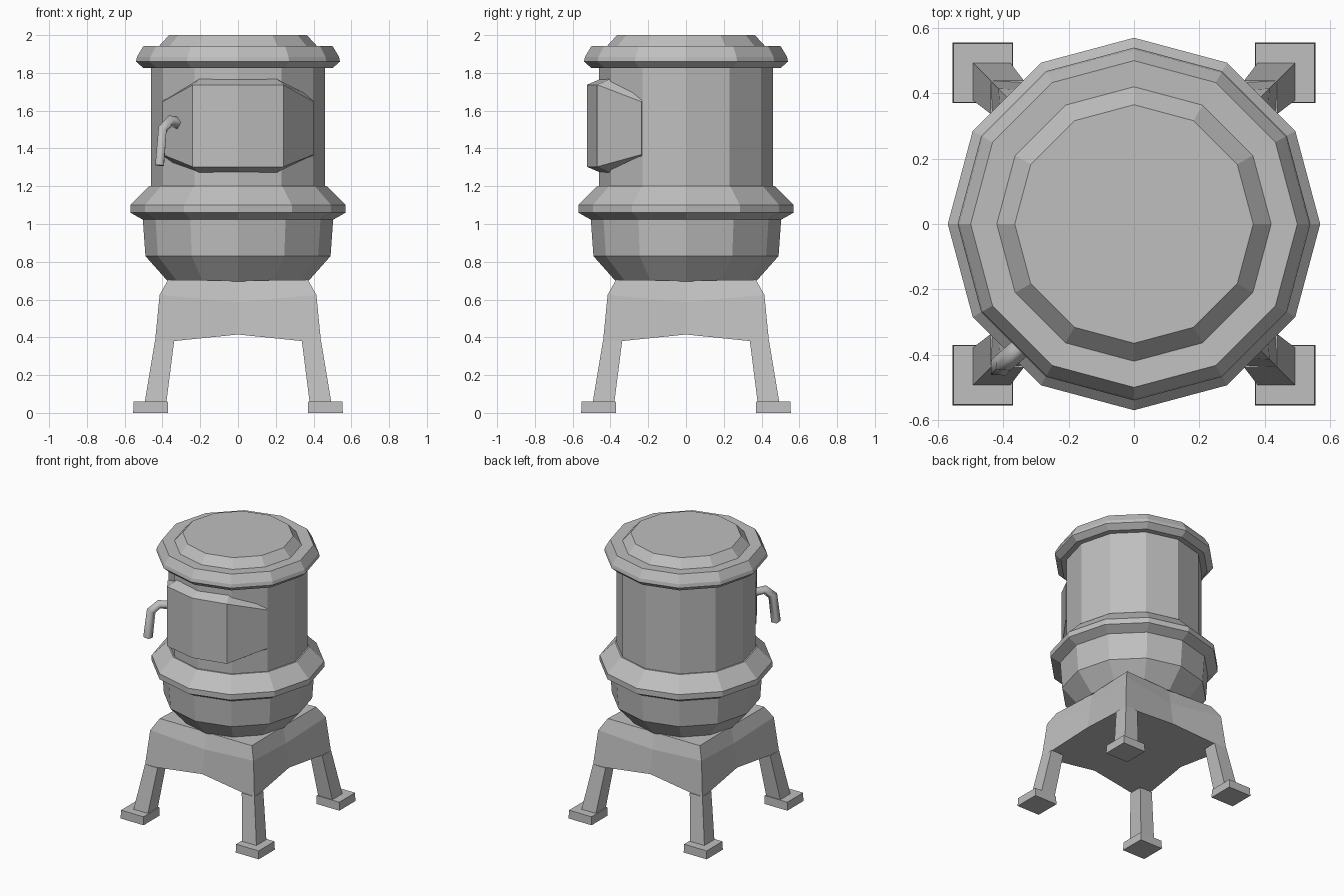
import bpy, bmesh, math
from mathutils import Vector

if "Cube" in bpy.data.objects:
    bpy.data.objects.remove(bpy.data.objects["Cube"], do_unlink=True)

GREY = (0.52, 0.52, 0.52, 1)
iron = bpy.data.materials.new("cast iron grey")
iron.use_nodes = True
iron.diffuse_color = GREY
iron.node_tree.nodes["Principled BSDF"].inputs["Base Color"].default_value = GREY


def finish(name, bm):
    bmesh.ops.recalc_face_normals(bm, faces=bm.faces)
    mesh = bpy.data.meshes.new(name)
    bm.to_mesh(mesh)
    bm.free()
    mesh.materials.append(iron)
    obj = bpy.data.objects.new(name, mesh)
    bpy.context.collection.objects.link(obj)
    return obj


def loft(bm, rings):
    """Skin equal-length closed rings and cap both ends."""
    loops = [[bm.verts.new(p) for p in ring] for ring in rings]
    n = len(loops[0])
    for a, b in zip(loops, loops[1:]):
        for i in range(n):
            j = (i + 1) % n
            bm.faces.new((a[i], a[j], b[j], b[i]))
    bm.faces.new(loops[0])
    bm.faces.new(loops[-1])


def lathe(name, profile, sides=12):
    bm = bmesh.new()
    angles = [math.tau * i / sides for i in range(sides)]
    loft(bm, [[(r * math.cos(a), r * math.sin(a), z) for a in angles] for r, z in profile])
    return finish(name, bm)


# Turned stove parts
lathe("belly", [(0.37, 0.695), (0.49, 0.83), (0.505, 1.04)])
lathe("belly_ring", [(0.49, 1.015), (0.57, 1.06), (0.57, 1.1), (0.47, 1.2)])
lathe("barrel", [(0.46, 1.1), (0.46, 1.87)])
lathe("lid", [(0.5, 1.825), (0.54, 1.86), (0.535, 1.885), (0.5, 1.943),
              (0.42, 1.94), (0.365, 2.0)])

# Wrap-around door with bevelled top and bottom edges
door = bmesh.new()
stations = [(-0.4, -0.235, 1.35, 1.665), (-0.24, -0.47, 1.285, 1.755), (0, -0.525, 1.285, 1.755),
            (0.24, -0.47, 1.285, 1.755), (0.4, -0.235, 1.35, 1.665)]
slices = []
for x, y, low, high in stations:
    back = Vector((x, y, 0)).normalized() * 0.44
    bevel = 0.018
    slices.append([(back.x, back.y, low - bevel), (x, y, low + bevel),
                   (x, y, high - bevel), (back.x, back.y, high + bevel)])
loft(door, slices)
finish("door", door)

# Bent door handle
curve = bpy.data.curves.new("handle", "CURVE")
curve.dimensions = "3D"
curve.bevel_depth = 0.032
curve.bevel_resolution = 0
curve.use_fill_caps = True
path = [(-0.3, -0.33, 1.53), (-0.36, -0.39, 1.545), (-0.4, -0.425, 1.5), (-0.415, -0.44, 1.31)]
spline = curve.splines.new("POLY")
spline.points.add(len(path) - 1)
for point, co in zip(spline.points, path):
    point.co = (*co, 1)
curve.materials.append(iron)
handle = bpy.data.objects.new("handle", curve)
bpy.context.collection.objects.link(handle)


# Stand apron, with each side bowed inwards at its middle
def bowed_square(corner, corner_z, middle, middle_z):
    ring = []
    for k in range(4):
        a = math.pi / 2 * k
        c, s = math.cos(a), math.sin(a)
        ring.append((middle * c, middle * s, middle_z))
        ring.append((corner * (c - s), corner * (s + c), corner_z))
    return ring


apron = bmesh.new()
loft(apron, [bowed_square(0.44, 0.37, 0.41, 0.415),
             bowed_square(0.415, 0.625, 0.385, 0.585),
             bowed_square(0.37, 0.705, 0.36, 0.7)])
finish("stand_apron", apron)


# Tapered legs and square feet
def post(name, sx, sy, sections):
    bm = bmesh.new()
    loft(bm, [[(sx * x, sy * y, z) for x, y in ((a, a), (b, a), (b, b), (a, b))]
              for a, b, z in sections])
    finish(name, bm)


for sx, side in ((1, "left"), (-1, "right")):
    for sy, end in ((1, "back"), (-1, "front")):
        post(f"{end}_{side}_leg", sx, sy, [(0.38, 0.495, 0.05), (0.338, 0.44, 0.38)])
        post(f"{end}_{side}_foot", sx, sy, [(0.37, 0.555, 0), (0.372, 0.553, 0.06)])
